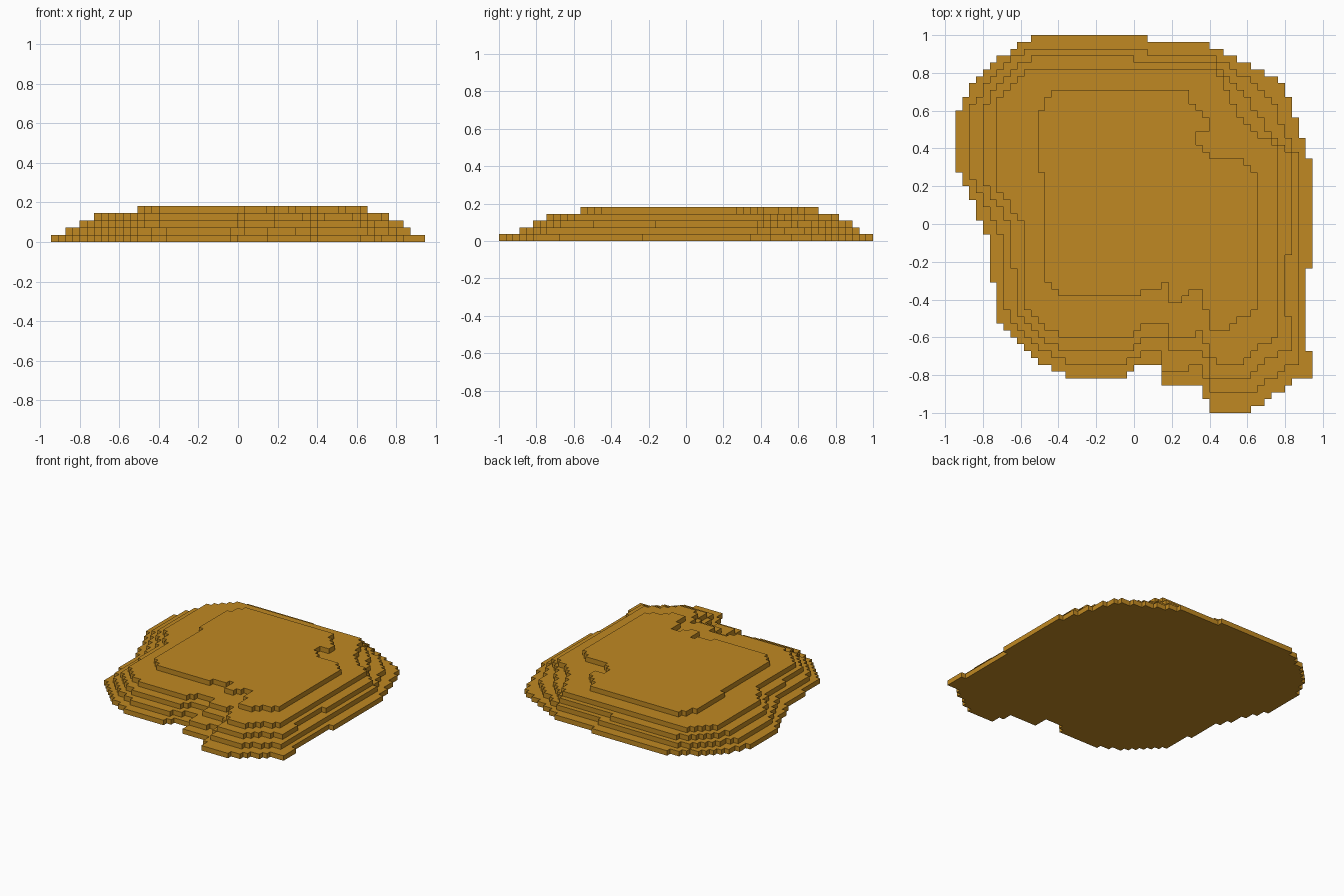
import bpy, bmesh

if "Cube" in bpy.data.objects:
    bpy.data.objects.remove(bpy.data.objects["Cube"], do_unlink=True)

STEP = 2 / 55          # edge length of one block
NX, NY = 52, 55        # blocks across and deep
COLOUR = (0.53, 0.25, 0.016, 1)

ochre = bpy.data.materials.new("ochre_earth")
ochre.use_nodes = True
ochre.diffuse_color = COLOUR
ochre.node_tree.nodes["Principled BSDF"].inputs["Base Color"].default_value = COLOUR

# Slope of the mound in blocks: foot x, y and shoulder x, y, clockwise
SLOPE = [
    (13, 55, 10, 50), (28, 55, 24, 50), (29, 53.7, 28, 50), (37, 53.7, 38, 50),
    (40, 52, 39, 48), (48, 48, 42, 42), (50, 41, 44, 40.5), (52, 36, 47, 39),
    (52, 21, 47, 24), (51, 21, 47, 24), (51, 9, 47, 17), (52, 9, 47, 17),
    (52, 5, 47, 11), (50, 5, 45, 10), (43, 0.4, 41, 7), (37, 0.4, 38, 7),
    (36, 4, 36, 11.6), (30, 4, 31, 11), (30, 6.4, 31, 13), (27, 7, 28, 13),
    (24, 5, 26, 11), (17, 5, 16, 11), (11, 8, 12, 13), (7, 12, 10, 15),
    (6, 14, 10, 17), (4.6, 26, 10, 27), (0, 36, 6, 33), (0, 43, 6, 45),
    (3, 49, 7, 46.5), (7, 52, 8, 48), (9, 54, 9, 49),
]
# Outline of the flat top, clockwise
TOP = [
    (14, 47), (34, 47), (35, 44), (37, 43), (37, 41), (35, 41), (35, 40), (37, 38),
    (37, 37), (42, 37), (44, 35), (44, 15), (39, 12), (37, 12), (36, 18), (34, 18),
    (33, 16), (31, 16), (31, 19), (29, 18), (26, 17), (15, 17), (13, 19), (12.2, 44),
]


def slope_outline(t):
    """Outline of the slope, from its foot (t=0) to its shoulder (t=1)."""
    return [(a + (c - a) * t, b + (d - b) * t) for a, b, c, d in SLOPE]


def inside(x, y, outline):
    """Even-odd test of a point against an outline."""
    hit = False
    for (x0, y0), (x1, y1) in zip(outline, outline[1:] + outline[:1]):
        if (y0 > y) != (y1 > y) and x < x0 + (y - y0) * (x1 - x0) / (y1 - y0):
            hit = not hit
    return hit


def terrace(name, outline, level):
    """Fill an outline with blocks and extrude it to one block high."""
    bm = bmesh.new()
    corners = {}

    def corner(i, j):
        if (i, j) not in corners:
            corners[i, j] = bm.verts.new(
                ((i - NX / 2) * STEP, (j - NY / 2) * STEP, level * STEP))
        return corners[i, j]

    for i in range(NX):
        for j in range(NY):
            # Nudge outward so blocks exactly on a slope are left out
            x = i + 0.5 + (i + 0.5 - NX / 2) * 0.002
            y = j + 0.5 + (j + 0.5 - NY / 2) * 0.002
            if inside(x, y, outline):
                bm.faces.new([corner(i, j), corner(i + 1, j),
                              corner(i + 1, j + 1), corner(i, j + 1)])
    raised = bmesh.ops.extrude_face_region(bm, geom=bm.faces[:])["geom"]
    bmesh.ops.translate(bm, vec=(0, 0, STEP),
                        verts=[g for g in raised if isinstance(g, bmesh.types.BMVert)])
    bmesh.ops.recalc_face_normals(bm, faces=bm.faces[:])
    # Merge flat areas into clean faces
    bmesh.ops.dissolve_limit(bm, angle_limit=0.01, verts=bm.verts[:], edges=bm.edges[:])
    mesh = bpy.data.meshes.new(name)
    bm.to_mesh(mesh)
    bm.free()
    mesh.materials.append(ochre)
    bpy.context.collection.objects.link(bpy.data.objects.new(name, mesh))


# Four stepped terraces, then the flat top
for level, name in enumerate(("base", "second", "third", "fourth")):
    terrace(name + "_terrace", slope_outline(level / 3), level)
terrace("top_terrace", TOP, 4)
